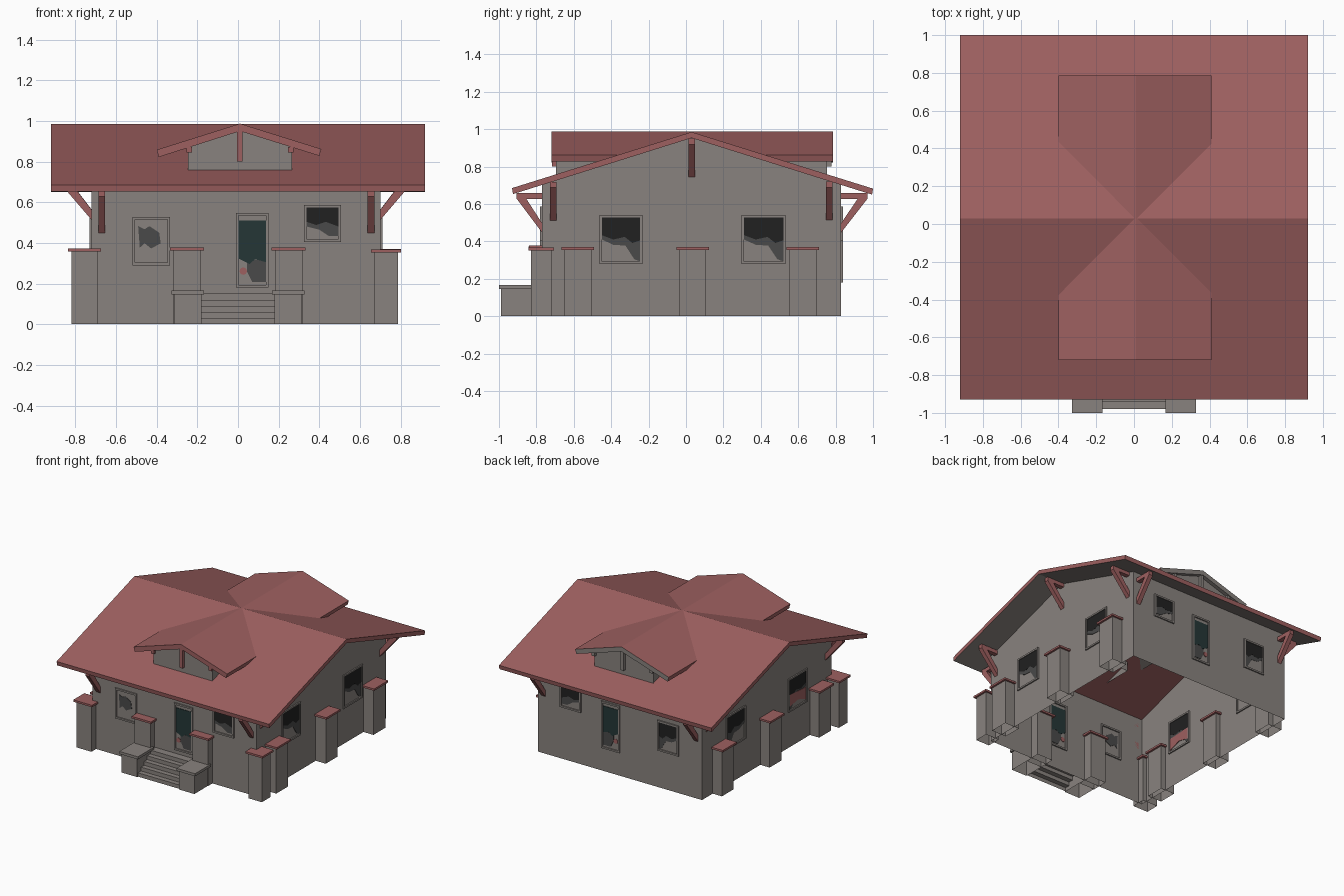
import bpy, bmesh, math
from mathutils import Vector

if "Cube" in bpy.data.objects:
    bpy.data.objects.remove(bpy.data.objects["Cube"])

def mat(name, rgb):
    m = bpy.data.materials.new(name)
    m.diffuse_color = (*rgb, 1)
    m.use_nodes = True
    m.node_tree.nodes["Principled BSDF"].inputs["Base Color"].default_value = m.diffuse_color
    return m

RED = mat("brick_red", (0.34, 0.117, 0.117))
GREY = mat("stone_grey", (0.25, 0.225, 0.21))
BLACK = mat("glass_black", (0.015, 0.015, 0.015))
DARK = mat("glass_grey", (0.068, 0.068, 0.068))
TEAL = mat("door_teal", (0.018, 0.037, 0.037))

def prism(name, pts, axis, a, b, mats, caps=(True, True), skip=()):
    """Extrude a 2D outline along an axis: x -> (y,z), y -> (x,z), z -> (x,y)."""
    def place(p, t):
        return {'x': (t, p[0], p[1]), 'y': (p[0], t, p[1]), 'z': (p[0], p[1], t)}[axis]
    bm = bmesh.new()
    lo = [bm.verts.new(place(p, a)) for p in pts]
    hi = [bm.verts.new(place(p, b)) for p in pts]
    n = len(pts)
    for i in range(n):
        if i not in skip:
            j = (i + 1) % n
            bm.faces.new((lo[i], lo[j], hi[j], hi[i]))
    if caps[0]:
        bm.faces.new(lo[::-1])
    if caps[1]:
        bm.faces.new(hi)
    bmesh.ops.recalc_face_normals(bm, faces=bm.faces)
    me = bpy.data.meshes.new(name)
    bm.to_mesh(me)
    bm.free()
    for m in (mats if isinstance(mats, list) else [mats]):
        me.materials.append(m)
    ob = bpy.data.objects.new(name, me)
    bpy.context.collection.objects.link(ob)
    return ob

def rect(u0, u1, v0, v1):
    return [(u0, v0), (u1, v0), (u1, v1), (u0, v1)]

def box(name, x0, x1, y0, y1, z0, z1, m, bottom=True):
    return prism(name, rect(x0, x1, y0, y1), 'z', z0, z1, m, (bottom, True))

XL, XR, YF, YB, YC = -0.72, 0.70, -0.77, 0.83, 0.03
SLOPE = 0.3125
def under(y):
    return 0.953 - SLOPE * abs(y - YC)

# walls: hollow shell with gable ends, open below and under the roof
prism("house_walls", [(YF, 0), (YB, 0), (YB, under(YB)), (YC, under(YC)), (YF, under(YF))],
      'x', XL, XR, GREY, skip=(0, 2, 3))

# main roof slab, grey soffit outside the walls
roof = prism("main_roof", [(-0.93, 0.685), (YC, 0.985), (1.0, 0.682), (0.995, 0.65), (YC, 0.953), (-0.925, 0.653)],
             'x', -0.92, 0.92, [RED, GREY])
bm = bmesh.new()
bm.from_mesh(roof.data)
for co, no in (((XL, 0, 0), (1, 0, 0)), ((XR, 0, 0), (1, 0, 0)), ((0, YF, 0), (0, 1, 0)), ((0, YB, 0), (0, 1, 0))):
    bmesh.ops.bisect_plane(bm, geom=bm.verts[:] + bm.edges[:] + bm.faces[:], plane_co=co, plane_no=no)
for f in bm.faces:
    c = f.calc_center_median()
    inside = XL < c.x < XR and YF < c.y < YB
    f.material_index = 1 if f.normal.z < -0.7 and not inside else 0
bm.to_mesh(roof.data)
bm.free()

# dormer roof running front to back, with grey underside and grey back edge
dorm = prism("dormer_roof", [(-0.40, 0.858), (0.01, 0.987), (0.41, 0.862), (0.40, 0.828), (0.01, 0.95), (-0.39, 0.822)],
             'y', -0.72, 0.785, [RED, GREY])
for p in dorm.data.polygons:
    p.material_index = 1 if p.normal.z < -0.7 or p.normal.y > 0.7 else 0

# dormer walls, posts and corbels
for tag, y, s, m in (("front", -0.695, -1, RED), ("back", 0.755, 1, GREY)):
    prism("dormer_wall_" + tag, [(-0.245, 0.755), (0.265, 0.755), (0.265, 0.872), (0.01, 0.95), (-0.245, 0.87)],
          'y', y, y - s * 0.33, GREY, skip=(0, 2, 3))
    ya, yb = sorted((y, y + s * 0.022))
    box("dormer_post_" + tag, -0.004, 0.022, ya, yb, 0.80, 0.955, m)
    for x in (-0.24, 0.26):
        box("dormer_corbel_" + tag, x - 0.013, x + 0.013, ya, yb, 0.845, 0.872, m)

# roof brackets: a beam against the roof and a diagonal brace
def bracket(name, axis, centre, wall, out, top, drop):
    a, b = centre - 0.017, centre + 0.017
    d = math.copysign(0.035, out - wall)
    prism(name + "_beam", rect(wall, out, top - 0.03, top), axis, a, b, RED)
    prism(name + "_brace", [(wall, top - drop), (wall, top - drop + 0.05), (out - d, top - 0.005), (out, top - 0.005),
                            (out, top - 0.03)], axis, a, b, RED)

for side, wall, out in (("left", XL, -0.87), ("right", XR, 0.85)):
    for y in (-0.71, YC, 0.765):
        bracket("gable_bracket_" + side, 'y', y, wall, out, under(y) - 0.004, 0.205)
for side, wall, out in (("front", YF, -0.905), ("back", YB, 0.97)):
    for x in (-0.67, 0.655):
        bracket("eave_bracket_" + side, 'x', x, wall, out, 0.658, 0.21)

# piers with red caps
def pier(name, x0, x1, y0, y1, top=0.36):
    box(name, x0, x1, y0, y1, 0, top, GREY, bottom=False)
    box(name + "_cap", x0 - 0.017, x1 + 0.015, y0 - 0.014, y1 + 0.014, top, top + 0.015, RED)

for x in (-0.25, 0.25):
    pier("step_pier", x - 0.068, x + 0.068, -0.825, -0.70, 0.362)
pier("corner_pier_left", -0.82, -0.69, -0.828, -0.72, 0.358)
pier("corner_pier_right", 0.67, 0.787, -0.828, -0.72, 0.352)
for y in (-0.578, 0.035, 0.625):
    pier("side_pier_left", -0.80, -0.68, y - 0.073, y + 0.073, 0.354)
    pier("side_pier_right", 0.66, 0.787, y - 0.073, y + 0.073, 0.354)

# front steps between two cheek walls
N = 5
prof = [(YF, 0), (-0.98, 0)]
for i in range(N):
    y = -0.98 + i * 0.038
    prof += [(y, (i + 1) * 0.03), (y + 0.038 if i < N - 1 else YF, (i + 1) * 0.03)]
prism("front_steps", prof, 'x', -0.18, 0.18, GREY, skip=(0,))
for s in (-1, 1):
    x0, x1 = sorted((s * 0.18, s * 0.315))
    box("step_cheek", x0, x1, -0.99, YF, 0, 0.146, GREY, bottom=False)
    box("step_cheek_cap", x0 - 0.013, x1 + 0.013, -1.0, -0.80, 0.146, 0.166, GREY)

# windows and doors: frame bars and thin panes seen from both sides
def opening(name, axis, pos, u0, u1, z0, z1, patches):
    w = 0.013
    for u, v in (((u0, u1), (z0, z0 + w)), ((u0, u1), (z1 - w, z1)),
                 ((u0, u0 + w), (z0 + w, z1 - w)), ((u1 - w, u1), (z0 + w, z1 - w))):
        prism(name + "_frame", rect(*u, *v), axis, pos - 0.01, pos + 0.01, GREY)
    du, dz = u1 - u0 - 2 * w, z1 - z0 - 2 * w
    for k, (m, pts) in enumerate(patches):
        t = 0.003 + 0.0008 * k
        prism(name + "_pane", [(u0 + w + p * du, z0 + w + q * dz) for p, q in pts], axis, pos - t, pos + t, m)

GLASS = [(DARK, [(0, 1), (1, 1), (1, 0), (.85, .05), (.62, .36), (.3, .38), (0, .5)]),
         (BLACK, [(0, 1), (1, 1), (1, .48), (.8, .42), (.6, .56), (.3, .5), (0, .6)])]
FAINT = [(DARK, [(.1, .85), (.3, .78), (.45, .85), (.75, .7), (.8, .45), (.5, .33), (.3, .45), (.15, .35)])]
HIGH = [(DARK, [(0, 1), (1, 1), (1, .1), (.7, .1), (.4, .3), (0, .4)]),
        (BLACK, [(0, 1), (1, 1), (1, .4), (.6, .55), (.3, .45), (0, .55)])]
DOT = [(.17 + .14 * math.cos(a * math.pi / 4), .2 + .055 * math.sin(a * math.pi / 4)) for a in range(8)]
DOOR = [(DARK, [(.3, .36), (1, .36), (1, .04), (.5, .04), (.3, .2)]),
        (TEAL, [(0, .93), (1, .93), (1, .33), (.6, .37), (.4, .3), (0, .38)]), (RED, DOT)]
STAIN = [(RED, [(0, .45), (1, .5), (1, .1), (.5, .2), (0, .05)])]

for tag, y in (("front", YF), ("back", YB)):
    opening(tag + "_window_low", 'y', y, -0.52, -0.335, 0.29, 0.527, FAINT if tag == "front" else GLASS)
    opening(tag + "_door", 'y', y, -0.01, 0.15, 0.18, 0.548, DOOR)
    opening(tag + "_window_high", 'y', y, 0.325, 0.507, 0.405, 0.587, HIGH)
for tag, x in (("left", XL), ("right", XR)):
    opening(tag + "_window_front", 'x', x, -0.463, -0.233, 0.28, 0.54, GLASS + (STAIN if tag == "left" else []))
    opening(tag + "_window_back", 'x', x, 0.297, 0.533, 0.28, 0.54, GLASS)
